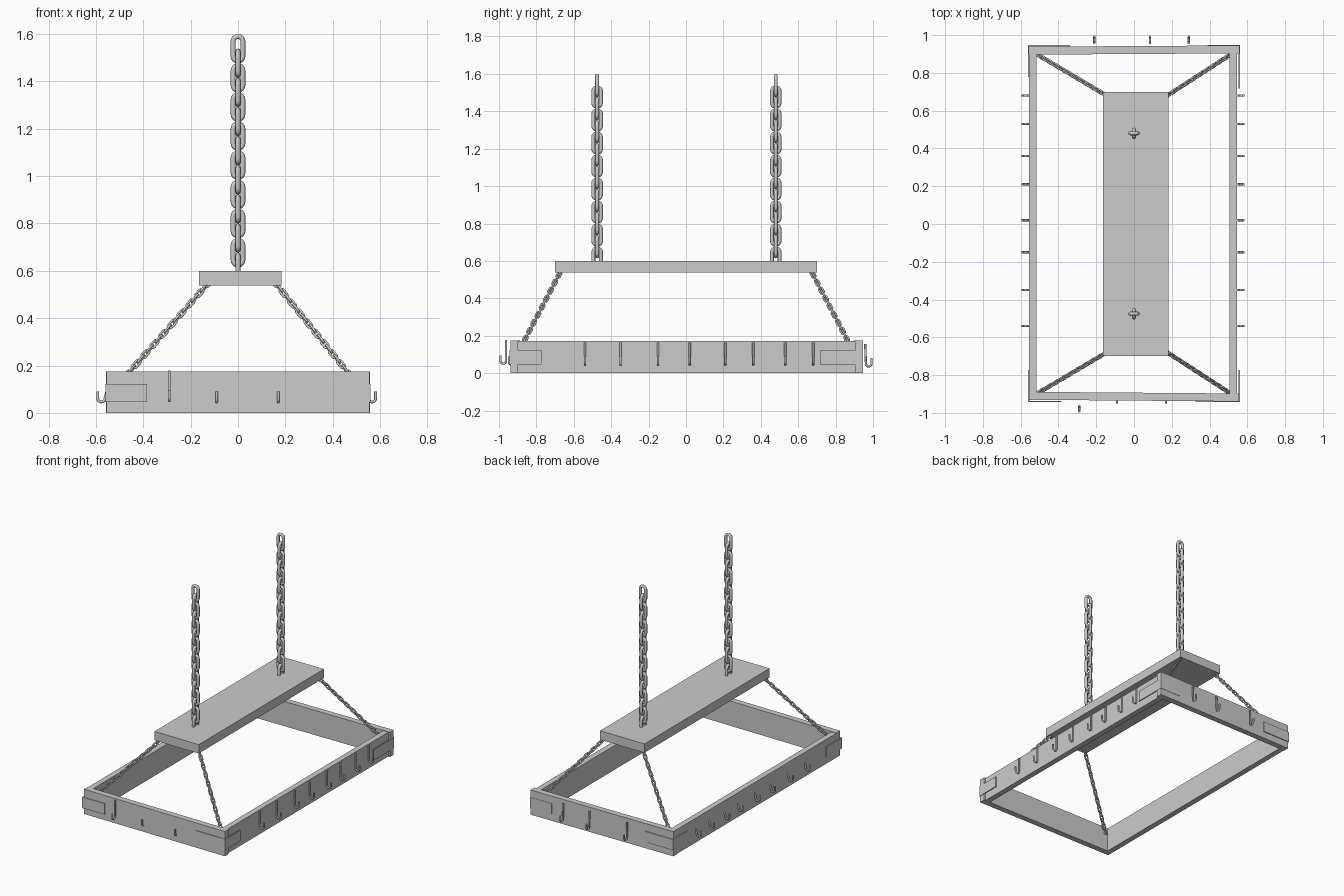
import bpy, math
from mathutils import Vector, Matrix

if "Cube" in bpy.data.objects:
    bpy.data.objects.remove(bpy.data.objects["Cube"])


def box(name, x0, x1, y0, y1, z0, z1, turn=0.0):
    bpy.ops.mesh.primitive_cube_add(size=1, location=((x0 + x1) / 2, (y0 + y1) / 2, (z0 + z1) / 2))
    ob = bpy.context.object
    ob.name = name
    ob.dimensions = (x1 - x0, y1 - y0, z1 - z0)
    ob.rotation_euler.z = turn
    return ob


def wires(name, paths, radius, cyclic):
    """Round wire swept along one or more paths, turned into a mesh."""
    cu = bpy.data.curves.new(name, 'CURVE')
    cu.dimensions = '3D'
    cu.bevel_depth = radius
    cu.bevel_resolution = 2
    cu.use_fill_caps = not cyclic
    for pts in paths:
        sp = cu.splines.new('POLY')
        sp.points.add(len(pts) - 1)
        for p, co in zip(sp.points, pts):
            p.co = (*co, 1)
        sp.use_cyclic_u = cyclic
        sp.use_smooth = True
    ob = bpy.data.objects.new(name, cu)
    bpy.context.collection.objects.link(ob)
    bpy.ops.object.select_all(action='DESELECT')
    ob.select_set(True)
    bpy.context.view_layer.objects.active = ob
    bpy.ops.object.convert(target='MESH')
    bpy.ops.object.shade_smooth_by_angle(angle=math.radians(50))
    return ob


def link_path(length, width, r):
    """Centre line of a stadium-shaped link, long axis on z, lying in xz."""
    R = width / 2 - r
    h = length / 2 - r - R
    top = [(R * math.cos(math.pi * i / 8), 0, h + R * math.sin(math.pi * i / 8)) for i in range(9)]
    return [Vector(p) for p in top] + [Vector((-x, y, -z)) for x, y, z in top]


def chain(name, start, end, count, length, width, r):
    """Interlocked links, first and last centred on start and end."""
    start, end = Vector(start), Vector(end)
    d = (end - start).normalized()
    side = Vector((1, 0, 0)) - d * d.x
    side.normalize()
    rot = Matrix((side, d.cross(side), d)).transposed()
    base = link_path(length, width, r)
    paths = []
    for i in range(count):
        m = rot @ Matrix.Rotation(math.pi / 2 * (i % 2), 3, 'Z')
        c = start.lerp(end, i / (count - 1))
        paths.append([c + m @ p for p in base])
    return wires(name, paths, r, True)


def hook(name, foot, out, lean=0.0, z0=0.04, z1=0.165):
    """J hook: shank at foot, tip pointing outward; lean pushes the shank top inward."""
    out, foot = Vector((*out, 0)), Vector((*foot, 0))
    r, R = 0.006, 0.015
    zc = z0 + r + R
    prof = [(-lean, z1)]
    prof += [(R - R * math.cos(math.pi * i / 8), zc - R * math.sin(math.pi * i / 8)) for i in range(9)]
    prof += [(2 * R, z0 + 0.05)]
    return wires(name, [[foot + out * a + Vector((0, 0, z)) for a, z in prof]], r, False)


# Rectangular plank frame, end planks very slightly crooked
box("frame_side_left", -0.555, -0.515, -0.92, 0.93, 0, 0.172)
box("frame_side_right", 0.505, 0.545, -0.92, 0.93, 0, 0.172)
box("frame_front", -0.555, 0.555, -0.935, -0.893, 0, 0.175, -0.008)
box("frame_back", -0.558, 0.558, 0.90, 0.942, 0, 0.175, 0.006)

# Upper hanging board
box("top_board", -0.165, 0.183, -0.70, 0.70, 0.537, 0.60)

# Thin corner straps bent round each corner: x side, y side, lengths and heights
for name, sx, sy, lx, ly, z0, z1 in [
        ("front_left", -1, -1, 0.175, 0.17, 0.045, 0.122),
        ("front_right", 1, -1, 0.235, 0.17, 0.047, 0.123),
        ("back_left", -1, 1, 0.22, 0.17, 0.047, 0.122),
        ("back_right", 1, 1, 0.17, 0.23, 0.047, 0.122)]:
    t, ex, ey = 0.006, 0.56, 0.943 if sy < 0 else 0.947
    xs = sorted((sx * ex, sx * (ex - lx)))
    ys = sorted((sy * ey, sy * (ey - t)))
    box("corner_strap_end_" + name, *xs, *ys, z0, z1)
    xs = sorted((sx * ex, sx * (ex - t)))
    ys = sorted((sy * ey, sy * (ey - ly)))
    box("corner_strap_side_" + name, *xs, *ys, z0, z1)

# Two heavy suspension chains
for nm, y in (("front", -0.475), ("back", 0.48)):
    chain("hanging_chain_" + nm, (0, y, 1.5375), (0, y, 0.615), 16, 0.125, 0.062, 0.0105)

# Four light chains from board to frame corners
for sy, ny in ((-1, "front"), (1, "back")):
    for sx, nx, xt in ((-1, "left", 0.125), (1, "right", 0.158)):
        chain(f"corner_chain_{ny}_{nx}", (sx * xt, sy * 0.668, 0.548),
              (sx * 0.505, sy * 0.893, 0.12), 21, 0.052, 0.029, 0.005)

# Side hooks; the left ones lean into the plank
for i, y in enumerate((-0.54, -0.35, -0.15, 0.02, 0.21, 0.36, 0.53, 0.68)):
    hook(f"hook_right_{i + 1}", (0.551, y), (1, 0))
    hook(f"hook_left_{i + 1}", (-0.562, y), (-1, 0), -0.0 + 0.03)

# End hooks; two front ones are sunk into the plank
hook("hook_front_1", (-0.29, -0.962), (0, -1), 0, 0.045, 0.178)
hook("hook_front_2", (-0.09, -0.917), (0, -1))
hook("hook_front_3", (0.17, -0.917), (0, -1))
for i, x in enumerate((-0.21, 0.085, 0.29)):
    hook(f"hook_back_{i + 1}", (x, 0.962), (0, 1), 0.004, 0.03, 0.155)
